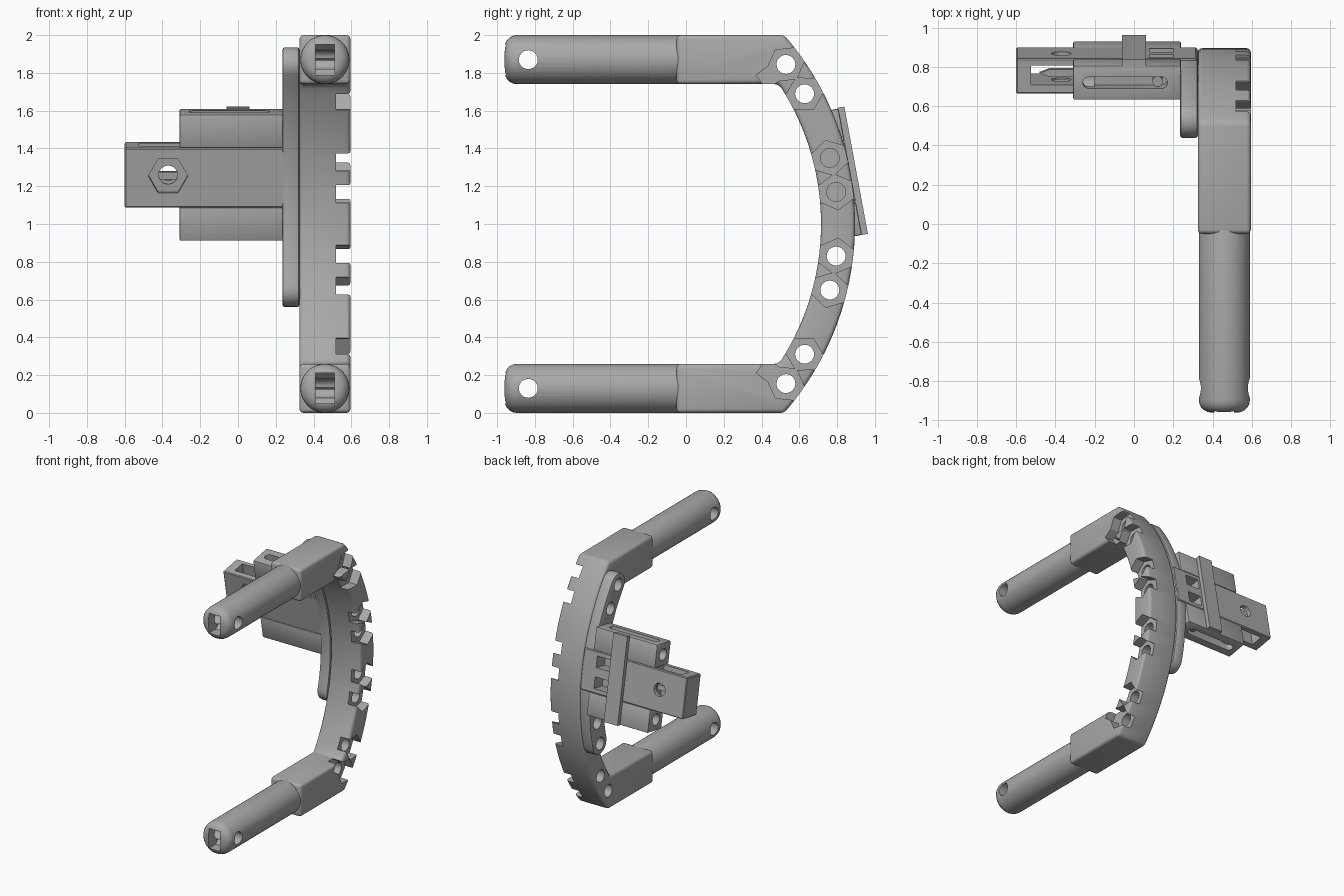
import bpy, bmesh, math
from mathutils import Vector

if "Cube" in bpy.data.objects:
    bpy.data.objects.remove(bpy.data.objects["Cube"])

grey = bpy.data.materials.new("plain grey")
grey.use_nodes = True
grey.diffuse_color = (0.4, 0.4, 0.4, 1)
grey.node_tree.nodes["Principled BSDF"].inputs["Base Color"].default_value = (0.4, 0.4, 0.4, 1)

ARC_Y, ARC_Z = -0.625, 1.0      # centre of the bow
R_IN, R_OUT, R_MID = 1.34, 1.52, 1.43
X0, X1 = 0.325, 0.595           # frame width
TILT = 0.183                    # angle of the side mount on the bow


def polar(r, angle, t=0.0):
    """Point on the bow (y, z), moved t along the tangent."""
    c, s = math.cos(angle), math.sin(angle)
    return (ARC_Y + r * c - t * s, ARC_Z + r * s + t * c)


# Frames: each maps profile (a, b) and height h to the world
def along_x(a, b, h):
    return Vector((h, a, b))


def along_y(a, b, h):
    return Vector((a, h, b))


def mount(x, r, t):
    return Vector((x, *polar(r, TILT, t)))


def mount_radial(a, b, h):
    return mount(a, h, b)


def mount_long(a, b, h):
    return mount(h, a, b)


def prism(name, pts, h0, h1, frame):
    bm = bmesh.new()
    low = [bm.verts.new(frame(a, b, h0)) for a, b in pts]
    high = [bm.verts.new(frame(a, b, h1)) for a, b in pts]
    bm.faces.new(low)
    bm.faces.new(high)
    n = len(pts)
    for i in range(n):
        j = (i + 1) % n
        bm.faces.new((low[i], low[j], high[j], high[i]))
    bmesh.ops.recalc_face_normals(bm, faces=bm.faces)
    mesh = bpy.data.meshes.new(name)
    bm.to_mesh(mesh)
    bm.free()
    mesh.materials.append(grey)
    obj = bpy.data.objects.new(name, mesh)
    bpy.context.collection.objects.link(obj)
    return obj


def circle(a, b, r, n=28):
    return [(a + r * math.cos(math.tau * i / n), b + r * math.sin(math.tau * i / n))
            for i in range(n)]


def rect(a0, a1, b0, b1):
    return [(a0, b0), (a1, b0), (a1, b1), (a0, b1)]


def slot(a0, a1, b, r, n=8):
    """Rounded slot along the first axis."""
    turn = [math.pi * (i / n - 0.5) for i in range(n + 1)]
    right = [(a1 + r * math.cos(u), b + r * math.sin(u)) for u in turn]
    left = [(a0 - r * math.cos(u), b - r * math.sin(u)) for u in turn]
    return right + left


def apply(obj, mod):
    bpy.context.view_layer.objects.active = obj
    bpy.ops.object.modifier_apply(modifier=mod.name)


def bevel(obj, width, segments=3):
    mod = obj.modifiers.new("round", 'BEVEL')
    mod.width, mod.segments = width, segments
    mod.limit_method, mod.angle_limit = 'ANGLE', math.radians(30)
    apply(obj, mod)


def cut(obj, *args):
    cutter = prism("cutter", *args)
    cutter.hide_render = True
    mod = obj.modifiers.new("cut", 'BOOLEAN')
    mod.operation, mod.solver, mod.object = 'DIFFERENCE', 'EXACT', cutter
    apply(obj, mod)
    bpy.data.objects.remove(cutter)


def smooth(obj):
    bpy.ops.object.select_all(action='DESELECT')
    obj.select_set(True)
    bpy.context.view_layer.objects.active = obj
    bpy.ops.object.shade_smooth_by_angle(angle=math.radians(30))


# C-shaped frame: two sleeves joined by the bow
outer_a, inner_a, steps = 0.718, 0.585, 28
sweep = [1 - 2 * i / steps for i in range(steps + 1)]
profile = [(-0.05, 1.74), (-0.05, 2.0)]
profile += [polar(R_OUT, outer_a * s) for s in sweep]
profile += [(-0.05, 0.0), (-0.05, 0.26)]
profile += [polar(R_IN, -inner_a * s) for s in sweep]
frame = prism("curved_frame", profile, X0, X1, along_x)
bevel(frame, 0.022)

# Bolt holes with hexagonal nut pockets open to both edges of the bow
half = [0.632, 0.503, 0.247, 0.119]
angles = half + [-a for a in reversed(half)]
w, tip, flat, far = 0.0475, 0.095, 0.082, 0.16
nut = [(0, tip), (flat, w), (far, w), (far, -w), (flat, -w),
       (0, -tip), (-flat, -w), (-far, -w), (-far, w), (-flat, w)]
for a in angles:
    cut(frame, circle(*polar(R_MID, a), 0.05), 0, 1, along_x)
    cut(frame, [polar(R_MID + r, a, t) for r, t in nut], 0.52, 0.7, along_x)
smooth(frame)

# Handles with rounded tips, cross holes and wedge-shaped mouths
for label, z in (("upper", 1.87), ("lower", 0.13)):
    handle = prism(label + "_handle", circle(0.46, z, 0.13, 40), -0.96, 0.1, along_y)
    bevel(handle, 0.065, 5)
    cut(handle, circle(-0.835, z, 0.05), 0, 1, along_x)
    mouth = [(-1, z - 0.08), (-0.87, z - 0.08), (-0.78, z), (-0.87, z + 0.08), (-1, z + 0.08)]
    cut(handle, mouth, 0.41, 0.51, along_x)
    smooth(handle)

# Curved side plate with round ends
top_a, end_a = angles[0], angles[5]
rad = (R_OUT - R_IN) / 2
line = [top_a + (end_a - top_a) * i / 20 for i in range(21)]
caps = [math.pi * i / 10 for i in range(1, 10)]
pts = [polar(R_OUT, a) for a in line]
pts += [polar(R_MID + rad * math.cos(u), end_a, -rad * math.sin(u)) for u in caps]
pts += [polar(R_IN, a) for a in reversed(line)]
pts += [polar(R_MID - rad * math.cos(u), top_a, rad * math.sin(u)) for u in caps]
plate = prism("side_plate", pts, 0.235, X0, along_x)
bevel(plate, 0.012, 2)
for a in angles[:2] + angles[4:6]:
    cut(plate, circle(*polar(R_MID, a), 0.05), 0, 1, along_x)
smooth(plate)

# Sliding bar with a hexagon pocket, bolt hole and window
bar = prism("sliding_bar", rect(R_IN, R_OUT, -0.16, 0.16), -0.6, 0.32, mount_long)
bevel(bar, 0.006, 1)
cut(bar, circle(-0.37, 0.01, 0.05), 1, 2, mount_radial)
cut(bar, circle(-0.37, 0.01, 0.105, 6), 1.2, 1.375, mount_radial)
cut(bar, rect(-0.525, -0.3, 1.385, 1.485), -1, 1, mount)
for t in (-0.08, 0.08):
    cut(bar, rect(0.08, 0.2, t - 0.045, t + 0.045), 1.41, 1.6, mount_radial)
smooth(bar)

# Pointed pin inside the window
pin = prism("pin", [(-0.48, 1.42), (-0.43, 1.4), (-0.29, 1.4), (-0.29, 1.44), (-0.43, 1.44)],
            -0.02, 0.02, mount)

# Grooved blocks above and below the bar
for label, side in (("upper", 1), ("lower", -1)):
    t0, t1 = sorted((side * 0.16, side * 0.34))
    block = prism(label + "_block", rect(R_IN, R_OUT, t0, t1), -0.31, 0.24, mount_long)
    bevel(block, 0.01, 2)
    h0, h1 = sorted((side * 0.24, side * 0.5))
    cut(block, slot(-0.23, 0.14, R_MID, 0.03), h0, h1, mount)
    cut(block, circle(R_MID, side * 0.25, 0.045), -0.5, -0.2, mount_long)
    smooth(block)
    # Screw head at the end of the groove
    screw = prism(label + "_screw", circle(0.12, R_MID, 0.026), side * 0.2, side * 0.31, mount)
    smooth(screw)

# Strap across the back of the mount
strap = prism("strap", rect(R_OUT - 0.005, 1.552, -0.34, 0.345), -0.062, 0.062, mount_long)
